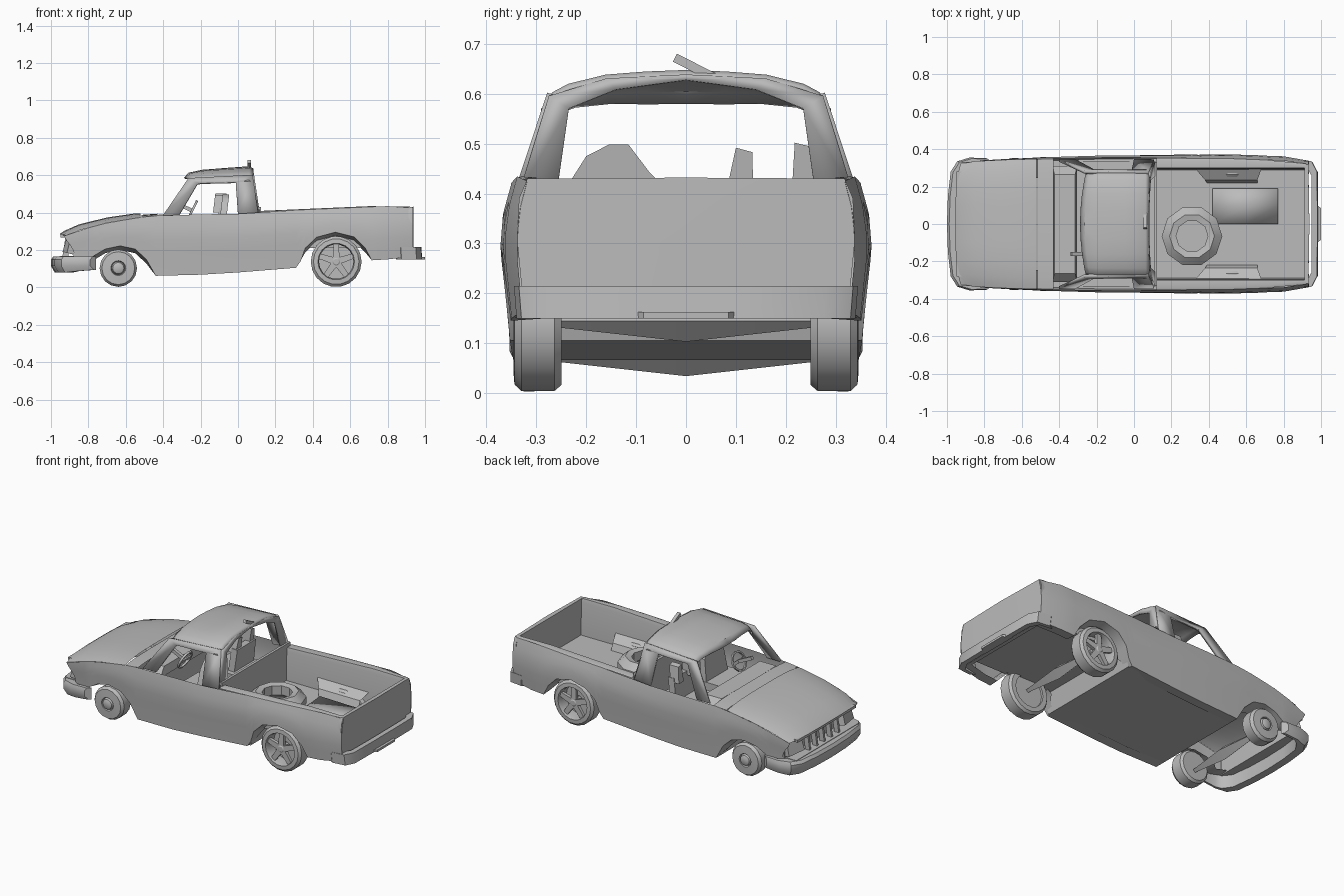
import bpy, bmesh, math
from mathutils import Vector, Matrix

if "Cube" in bpy.data.objects:
    bpy.data.objects.remove(bpy.data.objects["Cube"])

GREY = bpy.data.materials.new("grey")
GREY.diffuse_color = (0.5, 0.5, 0.5, 1)
GREY.use_nodes = True
GREY.node_tree.nodes["Principled BSDF"].inputs["Base Color"].default_value = GREY.diffuse_color

def make(name, verts, faces, thick=0, mirror=False, angle=35):
    me = bpy.data.meshes.new(name)
    me.from_pydata([tuple(v) for v in verts], [], faces)
    bm = bmesh.new(); bm.from_mesh(me)
    if mirror:
        g = bmesh.ops.duplicate(bm, geom=bm.verts[:] + bm.edges[:] + bm.faces[:])["geom"]
        for e in g:
            if isinstance(e, bmesh.types.BMVert): e.co.y *= -1
    bmesh.ops.remove_doubles(bm, verts=bm.verts, dist=0.0005)
    bmesh.ops.recalc_face_normals(bm, faces=bm.faces)
    bm.to_mesh(me); bm.free()
    me.materials.append(GREY)
    ob = bpy.data.objects.new(name, me)
    bpy.context.collection.objects.link(ob)
    if thick:
        m = ob.modifiers.new("thickness", 'SOLIDIFY'); m.thickness = thick; m.offset = 0
    bpy.ops.object.select_all(action='DESELECT')
    ob.select_set(True); bpy.context.view_layer.objects.active = ob
    bpy.ops.object.shade_smooth_by_angle(angle=math.radians(angle))
    return ob

def loft(name, rows, closed=False, **k):
    # skin a list of equally long point rows
    n = len(rows[0]); verts = [p for r in rows for p in r]
    faces = [(i*n+j, i*n+(j+1) % n, (i+1)*n+(j+1) % n, (i+1)*n+j)
             for i in range(len(rows)-1) for j in range(n if closed else n-1)]
    if closed:
        faces += [tuple(range(n)), tuple(range((len(rows)-1)*n, len(rows)*n))]
    return make(name, verts, faces, **k)

def box(name, c, s, rot=(0, 0, 0), taper=1, **k):
    M = Matrix.Translation(c)
    for a, ax in zip(rot, 'XYZ'): M = M @ Matrix.Rotation(a, 4, ax)
    sq = [(-1, -1), (1, -1), (1, 1), (-1, 1)]
    rows = [[M @ Vector((x*s[0]/2*t, y*s[1]/2*t, h*s[2]/2)) for x, y in sq] for h, t in ((-1, 1), (1, taper))]
    return loft(name, rows, closed=True, **k)

def lathe(name, prof, loc, n=16, axis='Y', side=1, ring=True):
    # turn (radius, height) points about an axis
    rows = []
    for i in range(n + 1):
        a = 2*math.pi*i/n
        row = []
        for r, h in prof + (prof[:1] if ring else []):
            u, v = r*math.cos(a), r*math.sin(a)
            p = (u, h*side, v) if axis == 'Y' else (u, v, h) if axis == 'Z' else (h, u, v)
            row.append(Vector(p) + Vector(loc))
        rows.append(row)
    return loft(name, rows)

def lerp(tab, x):
    for (a, p), (b, q) in zip(tab, tab[1:]):
        if x <= b: return p + (q-p)*max(0, (x-a)/(b-a))
    return tab[-1][1]

# body side: bottom edge with wheel arches, top edge, width along the length and over the height
BOTTOM = [(-.93, .16), (-.8, .15), (-.76, .175), (-.71, .205), (-.63, .222), (-.55, .205), (-.49, .15),
          (-.44, .062), (-.2, .068), (0, .08), (.31, .105), (.335, .14), (.36, .21), (.42, .268), (.52, .295),
          (.62, .27), (.68, .21), (.715, .145), (.8, .15), (.935, .165)]
TOP = [(-.93, .275), (-.85, .305), (-.7, .345), (-.52, .375), (-.4, .387), (.1, .395), (.12, .405), (.88, .438), (.935, .425)]
WIDTH = [(-.93, .328), (-.8, .342), (-.45, .36), (-.2, .368), (.5, .373), (.88, .362), (.935, .34)]
PROF = [(.06, .94), (.15, .96), (.29, 1), (.36, .985), (.4, .955), (.44, .925)]
def side_y(x, z): return lerp(WIDTH, x) * lerp(PROF, z)

rows = []
for x, zb in BOTTOM:
    zt = lerp(TOP, x)
    zs = [zb + (zt-zb)*t for t in (0, .2, .4, .6, .8, 1)]
    arch = zb > .17 or x == -.49
    nose = (.055, .055, .045, .03, .012, 0) if x == -.93 else (0,)*6
    rows.append([(x + nose[0], side_y(x, zb) - (.1 if arch else .06), zb - (.022 if arch else -.004))]
                + [(x + d, side_y(x, z), z) for z, d in zip(zs, nose)])
loft("body_side", rows, mirror=True)

# hood and the cowl behind it
rows = []
for x, zc in [(-.955, .285), (-.93, .302), (-.85, .337), (-.7, .374), (-.56, .394), (-.52, .396)]:
    zt = lerp(TOP, x)
    y = side_y(x, zt)
    rows.append([(x + (.03 if x < -.92 else 0)*f**4, y*f, zt + (zc-zt)*(1-f**4)) for f in (0, .3, .6, .82, .93, 1)])
loft("hood", rows, mirror=True)
rows = [[(x, side_y(x, lerp(TOP, x))*f, z*(1-f**4) + lerp(TOP, x)*f**4) for f in (0, .3, .6, .82, .93, 1)]
        for x, z in ((-.515, .388), (-.43, .394))]
loft("cowl", rows, mirror=True)

# nose: recessed panel, frame, grille bars and headlights
box("grille_back", (-.875, 0, .215), (.01, .62, .12))
box("nose_lip", (-.935, 0, .276), (.03, .56, .016))
box("nose_sill", (-.915, 0, .162), (.08, .6, .012))
for i in range(5):
    box("grille_bar", (-.915, -.14 + i*.07, .22), (.03, .014, .11), rot=(0, .15, 0))
for s in (-1, 1):
    box("headlight", (-.9, s*.25, .222), (.035, .12, .08), rot=(0, .25, -s*.2), taper=.9)

# front bumper wraps round the corners
half = [(-.79, .352, .6), (-.88, .355, .8), (-.945, .335, 1), (-.98, .28, 1), (-.995, .15, 1), (-1, 0, 1)]
path = half + [(x, -y, k) for x, y, k in half[-2::-1]]
rows = []
for x, y, k in path:
    inx, iny = x + (.065 if k == 1 else .03), y*.93
    rows.append([(x+.012, y*.985, .165), (x, y, .148), (x, y, .115), (x+.02, y*.97, .115-.035*k),
                 (inx, iny, .115-.035*k), (inx, iny, .165)])
loft("front_bumper", rows, closed=True)

# underside pan with firewall, and cab interior
PAN = [(-.46, .37), (-.445, .066), (.32, .105), (.35, .21)]
loft("floor_pan", [[(x, s*.335, z) for s in (-1, 1)] for x, z in PAN], angle=20)
box("dashboard", (-.37, 0, .365), (.13, .62, .05), taper=.85)
for s in (-1, 1):
    box("seat_base", (-.13, s*.16, .24), (.22, .24, .1))
def slab(name, outline, x0, x1):
    # upright panel leaning back towards its top
    loft(name, [[(x + (.43-z)*-.12, y, z) for y, z in outline] for x in (x0, x1)], closed=True)
slab("left_seat_back", [(-.26, .22), (-.04, .22), (-.05, .42), (-.075, .445), (-.115, .498), (-.155, .498), (-.2, .475), (-.235, .42)], -.09, -.055)
slab("right_seat_back", [(.07, .22), (.265, .22), (.26, .425), (.08, .425)], -.1, -.06)
slab("right_seat_inner_edge", [(.08, .4), (.135, .4), (.133, .483), (.1, .492)], -.13, -.07)
slab("right_seat_outer_edge", [(.212, .4), (.26, .4), (.247, .495), (.218, .502)], -.13, -.07)
wheel = lathe("steering_wheel", [(.05, -.006), (.06, -.006), (.06, .006), (.05, .006)], (0, 0, 0), axis='X', n=12)
spoke = box("steering_spoke", (0, 0, 0), (.008, .105, .018))
column = box("steering_column", (-.05, 0, 0), (.1, .02, .02))
for ob in (wheel, spoke, column):
    ob.location = (-.245, -.16, .41); ob.rotation_euler = (0, .45, 0)

# cab: side frames, rear frame, rear wall, roof
def cab_y(z): return .34 - max(0, z-.39)*.33
outer = [(-.40, .385), (-.265, .582), (.078, .6), (.108, .395)]
inner = [(-.315, .385), (-.215, .555), (-.012, .56), (.0, .385)]
pts = [(x, cab_y(z), z) for x, z in outer + inner]
make("cab_side_frame", pts, [(i, i+1, i+5, i+4) for i in range(3)], thick=.016, mirror=True)
def back(y, z): return (.11 - (z-.4)*.15, y, z)
o = [back(.335, .4), back(.275, .595), back(.16, .63), back(0, .638)]
i_ = [back(.255, .43), back(.235, .57), back(.14, .608), back(0, .627)]
make("rear_window_frame", o + i_, [(i, i+1, i+5, i+4) for i in range(3)], thick=.012, mirror=True)
box("cab_rear_wall", (.115, 0, .32), (.016, .66, .22))
rows = []
for x, dz, w in [(-.285, -.058, .95), (-.262, -.032, .98), (-.19, -.017, 1), (-.05, -.006, 1), (.06, .002, 1), (.08, -.01, .99)]:
    rows.append([(x + (.03*(y/.285)**2 if x < -.2 else 0), y*w, z + dz*(1 - .5*(y/.285)**2))
                 for y, z in ((0, .641), (.08, .638), (.16, .632), (.235, .614), (.265, .598), (.287, .565))])
loft("roof", rows, thick=.01, mirror=True)
box("roof_lamp", (.06, .018, .652), (.02, .09, .018), rot=(-.47, 0, 0))

# load bed: rails, inner walls, floor, wheel housings, tailgate
rows = []
for x in (.12, .3, .5, .7, .92):
    z = lerp(TOP, x); y = side_y(x, z)
    rows.append([(x, y, z), (x, y-.012, z+.004), (x, .3, z+.002), (x, .295, z-.02), (x, .29, .21), (x, 0, .21)])
loft("bed_liner", rows, mirror=True)
for s in (-1, 1):
    loft("wheel_housing", [[(x0, s*y, z), (x1, s*y, z)] for x0, x1, y, z in
                           ((.39, .66, .22, .21), (.38, .66, .235, .25), (.33, .68, .293, .285))])
zs = [(.165, .325), (.3, .338), (.39, .335), (.43, .318)]
loft("tailgate", [[(.912, -y, z), (.932, -y, z), (.938, 0, z+.002), (.932, y, z), (.912, y, z)] for z, y in zs], closed=True)
loft("bed_sheet", [[(.42, y, .217 + h), (.6, y, .217 + h*.7), (.77, y, .217 + h*.6)]
                   for y, h in ((0, .0), (.1, .004), (.19, .012))], thick=.006)
lathe("spare_tyre", [(.085, .27), (.125, .235), (.162, .255), (.162, .295), (.12, .332), (.085, .325)],
      (.31, -.065, 0), n=10, axis='Z')

# rear bumper with step
half = [(.87, .345), (.95, .335), (.978, .28), (.98, .1)]
path = half + [(x, -y) for x, y in half[::-1]]
loft("rear_bumper", [[(x, y, .215), (x+.005, y*.985, .15), (x-.025, y*.93, .15), (x-.03, y*.93, .215)] for x, y in path], closed=True)
loft("rear_step", [[(.95, -.12, z), (1, -.085, z), (1, .085, z), (.95, .12, z)] for z in (.15, .163)], closed=True)

# wheels: front with plain dished cover, rear with five spokes
for s in (-1, 1):
    lathe("front_wheel", [(0, .25), (.085, .25), (.098, .262), (.1, .325), (.088, .342), (.04, .345),
                          (.036, .334), (.03, .348), (.018, .354), (0, .354)], (-.64, 0, .103), side=s, ring=False)
    c = Vector((.525, 0, .138))
    lathe("rear_tyre", [(.095, .25), (.124, .25), (.136, .264), (.136, .33), (.122, .344), (.098, .346), (.092, .325)], c, n=18, side=s)
    lathe("rear_hub", [(0, .29), (.03, .29), (.03, .33), (.015, .34), (0, .34)], c, n=10, side=s, ring=False)
    lathe("rear_brake_disc", [(0, .262), (.095, .262), (.095, .27), (0, .27)], c, side=s, ring=False)
    for k in range(5):
        a = 2*math.pi*k/5
        box("rear_spoke", c + Vector((math.sin(a)*.06, s*.325, math.cos(a)*.06)), (.036, .022, .085), rot=(0, a, 0), taper=.75)

# axles swell towards the middle
for x, z in ((-.64, .076), (.525, .145)):
    loft("axle", [[(x-r, y, z), (x, y, z-r), (x+r, y, z), (x, y, z+r)]
                  for y, r in ((-.27, .012), (0, .042), (.27, .012))], closed=True)
